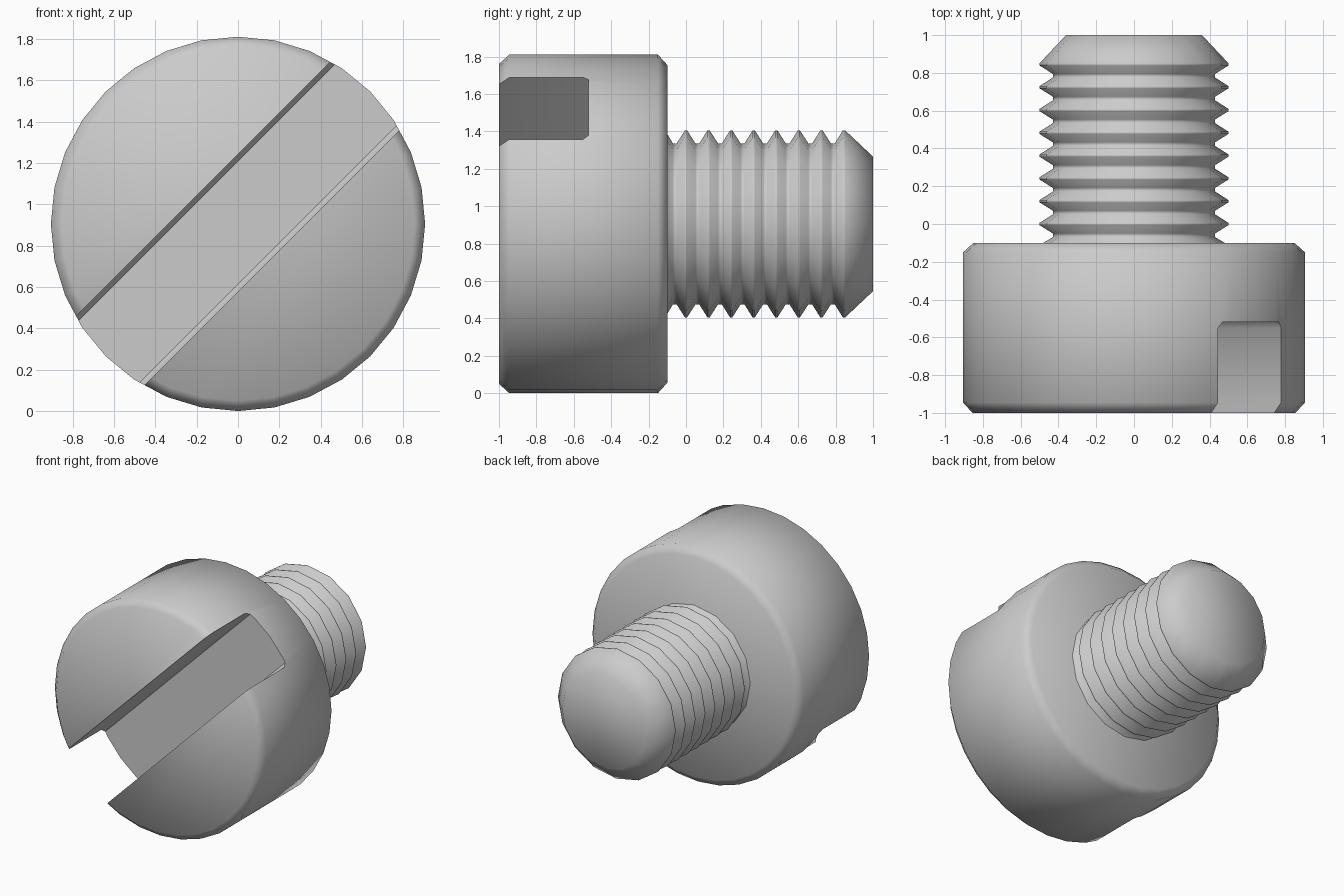
import bpy, bmesh, math
from mathutils import Matrix

if "Cube" in bpy.data.objects:
    bpy.data.objects.remove(bpy.data.objects["Cube"])

AXIS_Z = 0.905


def add_object(name, bm):
    bmesh.ops.recalc_face_normals(bm, faces=bm.faces)
    mesh = bpy.data.meshes.new(name)
    bm.to_mesh(mesh)
    bm.free()
    ob = bpy.data.objects.new(name, mesh)
    bpy.context.collection.objects.link(ob)
    return ob


def lathe(name, profile, sides):
    """Solid of revolution about the y axis from (y, radius) pairs, capped."""
    bm = bmesh.new()
    rings = []
    for y, r in profile:
        angles = [2 * math.pi * i / sides for i in range(sides)]
        rings.append([bm.verts.new((r * math.cos(a), y, AXIS_Z + r * math.sin(a))) for a in angles])
    for a, b in zip(rings, rings[1:]):
        for i in range(sides):
            j = (i + 1) % sides
            bm.faces.new((a[i], a[j], b[j], b[i]))
    bm.faces.new(rings[0])
    bm.faces.new(rings[-1])
    return add_object(name, bm)


def smooth(ob, degrees):
    bpy.ops.object.select_all(action='DESELECT')
    ob.select_set(True)
    bpy.context.view_layer.objects.active = ob
    bpy.ops.object.shade_smooth_by_angle(angle=math.radians(degrees))


# Cylindrical head with chamfered rims
head = lathe("head", [(-1, 0.855), (-0.945, 0.905), (-0.15, 0.905), (-0.1, 0.85)], 32)

# Slot cutter: chamfered-bottom section, turned 45 degrees about the axis
section = [(-0.235, -1.2), (0.235, -1.2), (0.235, -0.55),
           (0.21, -0.52), (-0.21, -0.52), (-0.235, -0.55)]
bm = bmesh.new()
base = bm.faces.new([bm.verts.new((-1.2, y, w)) for w, y in section])
ext = bmesh.ops.extrude_face_region(bm, geom=[base])
moved = [g for g in ext["geom"] if isinstance(g, bmesh.types.BMVert)]
bmesh.ops.translate(bm, vec=(2.4, 0, 0), verts=moved)
turn = Matrix.Translation((0, 0, AXIS_Z + 0.005)) @ Matrix.Rotation(math.radians(-45), 4, 'Y')
bmesh.ops.transform(bm, matrix=turn, verts=bm.verts)
cutter = add_object("slot_cutter", bm)
cutter.hide_render = True

# Cut the slot, then drop the cutter
mod = head.modifiers.new("slot", 'BOOLEAN')
mod.operation = 'DIFFERENCE'
mod.solver = 'EXACT'
mod.object = cutter
bpy.context.view_layer.objects.active = head
bpy.ops.object.modifier_apply(modifier=mod.name)
bpy.data.objects.remove(cutter)
smooth(head, 50)

# Threaded shank: ring crests with rounded roots, tapered tip
pitch = 0.1207
profile = [(-0.12, 0.49), (-0.1, 0.48)]
for k in range(8):
    crest = k * pitch
    profile += [(crest - 0.07, 0.43), (crest - 0.05, 0.43),
                (crest - 0.006, 0.5), (crest + 0.006, 0.5)]
profile.append((1, 0.36))
shank = lathe("threaded_shank", profile, 16)
smooth(shank, 80)
